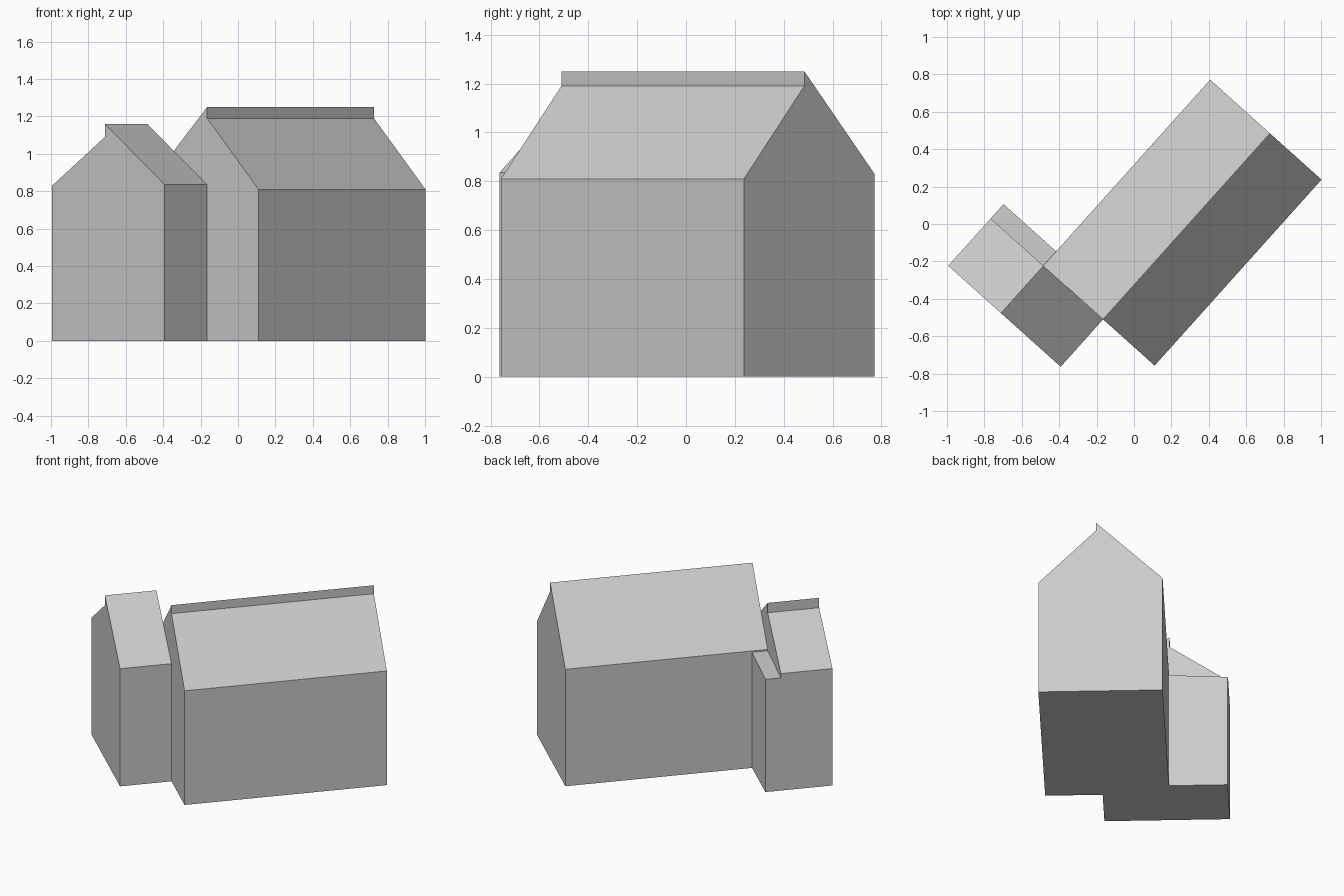
import bpy
import math
from mathutils import Matrix

# Remove the default cube
cube = bpy.data.objects.get("Cube")
if cube:
    bpy.data.objects.remove(cube, do_unlink=True)

# Single plain grey for walls and roofs
grey = bpy.data.materials.new("plain_grey")
grey.use_nodes = True
color = (0.6, 0.6, 0.6, 1)
grey.diffuse_color = color
grey.node_tree.nodes["Principled BSDF"].inputs["Base Color"].default_value = color

# Local frame: x runs across the gables, y along the ridges
PLACE = Matrix.Translation((-0.165, -0.51, 0)) @ Matrix.Rotation(math.radians(-41.9), 4, "Z")


def extrude_profile(name, profile, start, end):
    """Sweep a gable outline (across, height) along the ridge direction."""
    n = len(profile)
    verts = [(x, y, z) for y in (start, end) for x, z in profile]
    faces = [tuple(range(n)), tuple(reversed(range(n, 2 * n)))]
    for i in range(n):
        j = (i + 1) % n
        faces.append((i, i + n, j + n, j))
    mesh = bpy.data.meshes.new(name)
    mesh.from_pydata(verts, [], faces)
    mesh.transform(PLACE)
    mesh.materials.append(grey)
    obj = bpy.data.objects.new(name, mesh)
    bpy.context.collection.objects.link(obj)
    return obj


def house_outline(back, ridge, front, back_eave, back_top, front_top, front_eave):
    """Gable with a small vertical step where the two roof slopes meet."""
    return [(back, 0), (front, 0), (front, front_eave),
            (ridge, front_top), (ridge, back_top), (back, back_eave)]


BACK_WALL = -0.43   # back wall of the main house, also the annex ridge line
ANNEX_BACK = -0.808

# Main house with its long stepped ridge
extrude_profile("main_house",
                house_outline(BACK_WALL, 0, 0.37, 0.83, 1.25, 1.19, 0.81),
                0, 1.336)

# Annex against the main gable
extrude_profile("annex",
                house_outline(ANNEX_BACK, BACK_WALL, 0, 0.83, 1.09, 1.16, 0.835),
                -0.34, 0)

# Narrow lean-to between the annex and the back wall
extrude_profile("lean_to",
                [(ANNEX_BACK, 0), (BACK_WALL, 0), (BACK_WALL, 0.82), (ANNEX_BACK, 0.80)],
                0, 0.103)
